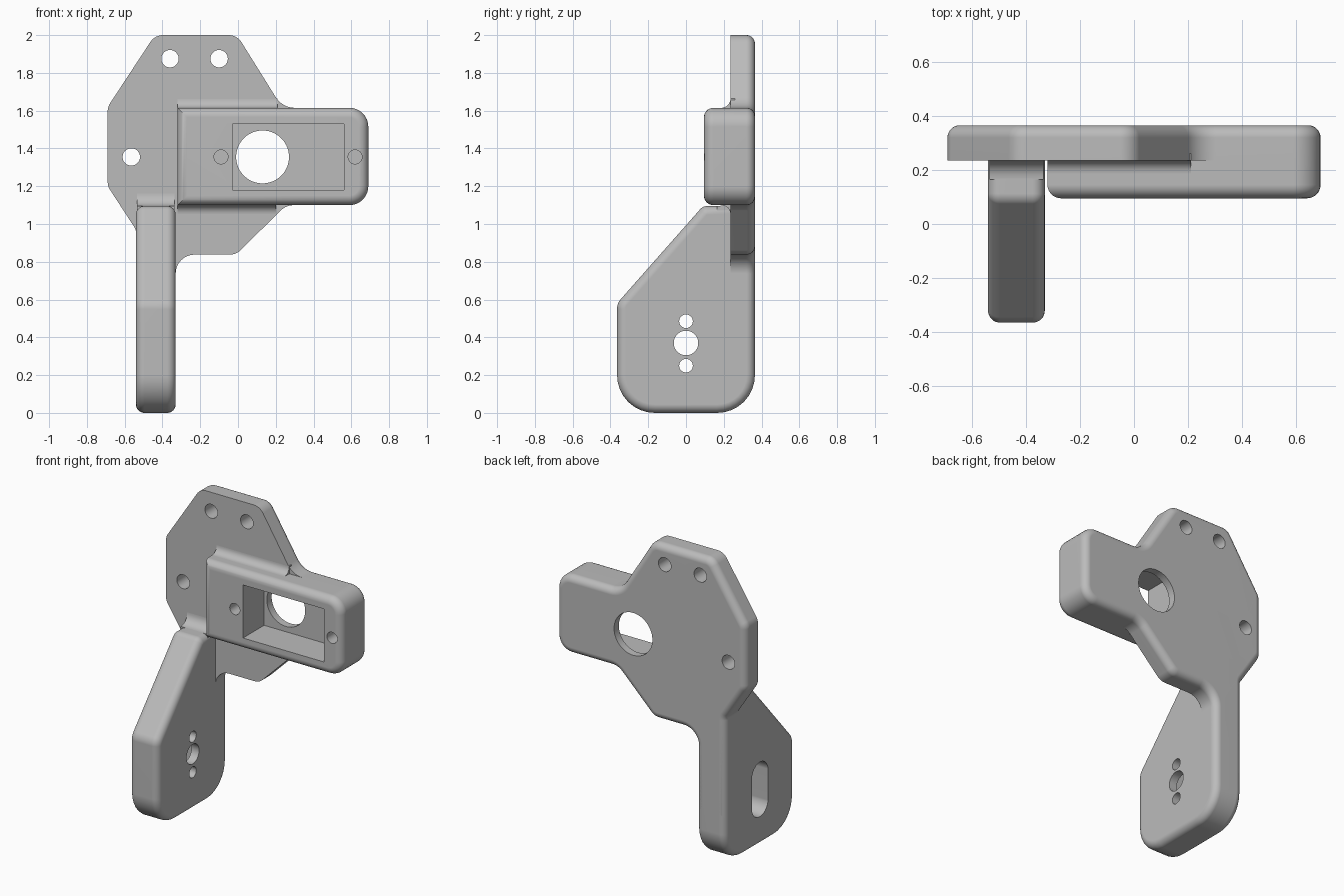
import bpy, bmesh, math
from mathutils import Vector

cube = bpy.data.objects.get("Cube")
if cube:
    bpy.data.objects.remove(cube, do_unlink=True)

grey = bpy.data.materials.new("plain grey")
grey.use_nodes = True
colour = (0.5, 0.5, 0.5, 1)
grey.diffuse_color = colour
grey.node_tree.nodes["Principled BSDF"].inputs["Base Color"].default_value = colour


def rounded(corners, steps=8):
    """Outline from (u, v, radius) corners, each replaced by a tangent arc."""
    out = []
    for i, (u, v, r) in enumerate(corners):
        p = Vector((u, v))
        if r == 0:
            out.append(p)
            continue
        a = (Vector(corners[i - 1][:2]) - p).normalized()
        b = (Vector(corners[(i + 1) % len(corners)][:2]) - p).normalized()
        half = a.angle(b) / 2
        centre = p + (a + b).normalized() * (r / math.sin(half))
        tangent = r / math.tan(half)
        s, e = p + a * tangent - centre, p + b * tangent - centre
        sweep = s.angle(e)
        for k in range(steps + 1):
            t = k / steps
            w = s * math.sin((1 - t) * sweep) + e * math.sin(t * sweep)
            out.append(centre + w / math.sin(sweep))
    return out


def circle(u, v, r, stretch=0, n=40):
    """Circle, or an upright slot when stretched."""
    pts = []
    for k in range(n):
        a = 2 * math.pi * (k + 0.5) / n
        shift = stretch if math.sin(a) > 0 else -stretch
        pts.append(Vector((u + r * math.cos(a), v + r * math.sin(a) + shift)))
    return pts


def inset(pts, d):
    out = []
    for i, p in enumerate(pts):
        e1 = (p - pts[i - 1]).normalized()
        e2 = (pts[(i + 1) % len(pts)] - p).normalized()
        n1, n2 = Vector((-e1.y, e1.x)), Vector((-e2.y, e2.x))
        out.append(p + (n1 + n2) * (d / (1 + n1.dot(n2))))
    return out


def prism(name, pts, axis, lo, hi, round_lo=0, round_hi=0, steps=8):
    """Extrude an outline along x or y, with optional rounded rims."""
    area = sum(pts[i - 1].cross(p) for i, p in enumerate(pts))
    if area < 0:
        pts = pts[::-1]
    levels = []
    for end, r, sign in ((lo, round_lo, 1), (hi, round_hi, -1)):
        rim = [(end, 0)]
        if r:
            angles = [k / steps * math.pi / 2 for k in range(steps + 1)]
            rim = [(end + sign * r * (1 - math.cos(a)), r * (1 - math.sin(a))) for a in angles]
        levels += rim if sign > 0 else rim[::-1]
    bm = bmesh.new()
    rings = []
    for t, d in levels:
        ring = inset(pts, d) if d > 1e-6 else pts
        rings.append([bm.verts.new((t, p.x, p.y) if axis == "x" else (p.x, t, p.y)) for p in ring])
    for a, b in zip(rings, rings[1:]):
        for i in range(len(pts)):
            bm.faces.new((a[i - 1], a[i], b[i], b[i - 1]))
    bm.faces.new(rings[0])
    bm.faces.new(rings[-1])
    bmesh.ops.recalc_face_normals(bm, faces=bm.faces)
    mesh = bpy.data.meshes.new(name)
    bm.to_mesh(mesh)
    bm.free()
    mesh.materials.append(grey)
    obj = bpy.data.objects.new(name, mesh)
    bpy.context.collection.objects.link(obj)
    return obj


def activate(obj):
    bpy.ops.object.select_all(action="DESELECT")
    obj.select_set(True)
    bpy.context.view_layer.objects.active = obj


def cut(obj, *cutters):
    """Subtract each cutter prism, then discard it."""
    activate(obj)
    for spec in cutters:
        tool = prism("cutter", *spec)
        tool.hide_render = True
        mod = obj.modifiers.new("cut", "BOOLEAN")
        mod.operation, mod.solver, mod.object = "DIFFERENCE", "EXACT", tool
        bpy.ops.object.modifier_apply(modifier=mod.name)
        bpy.data.objects.remove(tool, do_unlink=True)


def finish(obj):
    activate(obj)
    bpy.ops.object.shade_smooth_by_angle(angle=math.radians(30))
    mod = obj.modifiers.new("even shading", "WEIGHTED_NORMAL")
    mod.keep_sharp = True


FRONT, BACK, RIM = 0.235, 0.365, 0.045
TOP, BOTTOM, MID = 1.615, 1.1, 1.355

# Shared cutters for the servo pocket
pocket = (rounded([(-0.03, 1.18, 0), (0.56, 1.18, 0), (0.56, 1.53, 0), (-0.03, 1.53, 0)]),
          "y", 0, 0.315)

# Octagonal back plate, running into the arm and down into the leg
plate = prism("back_plate", rounded([
    (-0.44, 2, 0.08), (-0.005, 2, 0.08), (0.235, TOP, 0.12), (0.69, TOP, 0.1),
    (0.69, BOTTOM, 0.1), (0.255, BOTTOM, 0.1), (-0.01, 0.838, 0.08), (-0.33, 0.838, 0.1),
    (-0.33, 0.3, 0), (-0.54, 0.3, 0), (-0.54, 0.97, 0.05), (-0.69, 1.2, 0.08),
    (-0.69, 1.62, 0.08)]), "y", FRONT, BACK, 0, RIM)
bolts = [(circle(x, z, 0.046), "y", 0, 1) for x, z in ((-0.36, 1.875), (-0.1, 1.875), (-0.565, MID))]
cut(plate, *bolts, pocket, (circle(0.13, MID, 0.14, n=64), "y", 0.1, 1))

# Arm housing with the pocket and two blind screw holes
arm = prism("arm_housing", rounded([
    (-0.32, TOP, 0), (0.69, TOP, 0.1), (0.69, BOTTOM, 0.1), (-0.32, BOTTOM, 0)]),
    "y", 0.095, FRONT, 0.05, 0)
screws = [(circle(x, MID, 0.037), "y", 0, 0.215) for x in (-0.09, 0.62)]
cut(arm, pocket, *screws)

# Leg with a slot on the outside and three holes through its floor
leg = prism("side_leg", rounded([
    (BACK, 0, 0.2), (-0.365, 0, 0.2), (-0.365, 0.58, 0.08), (0.09, 1.095, 0.05),
    (BACK, 1.095, 0)]), "x", -0.54, -0.33, RIM, RIM)
pins = [(circle(0, z, r), "x", -0.6, -0.2) for z, r in ((0.37, 0.065), (0.485, 0.036), (0.25, 0.036))]
cut(leg, (circle(0, 0.37, 0.085, 0.095), "x", -0.7, -0.385), *pins)


def fillet(name, z, up, size, lo, hi):
    """Concave strip joining a ledge at height z to the plate."""
    tip, ledge, sunk = z + up * size, FRONT - size, z - up * 0.03
    pts = [(0.26, tip, 0), (FRONT, tip, 0), (FRONT, z, size * 0.95),
           (ledge, z, 0), (ledge, sunk, 0), (0.26, sunk, 0)]
    return prism(name, rounded(pts), "x", lo, hi)


# Fillets where the arm and leg meet the plate
fillets = [fillet("arm_top_fillet", TOP, 1, 0.05, -0.32, 0.21),
           fillet("arm_bottom_fillet", BOTTOM, -1, 0.05, -0.32, 0.2),
           fillet("leg_fillet", 1.095, 1, 0.07, -0.535, -0.335)]

for part in [plate, arm, leg] + fillets:
    finish(part)
